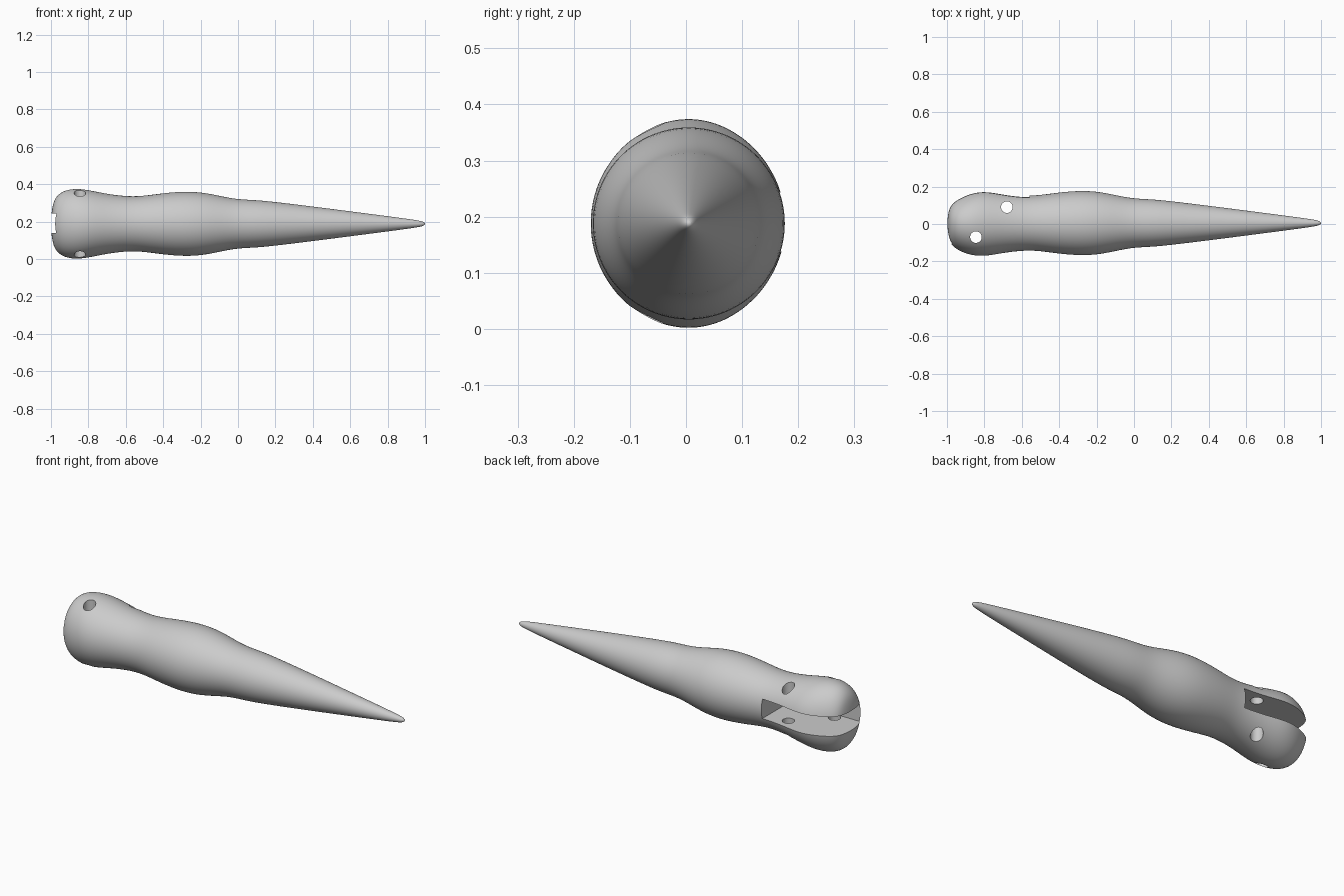
import bpy
import bmesh
from math import cos, sin, tau
from mathutils import Matrix, Vector

cube = bpy.data.objects.get("Cube")
if cube:
    bpy.data.objects.remove(cube, do_unlink=True)

grey = bpy.data.materials.new("light grey")
grey.use_nodes = True
COLOUR = (0.6, 0.6, 0.6, 1)
grey.diffuse_color = COLOUR
grey.node_tree.nodes["Principled BSDF"].inputs["Base Color"].default_value = COLOUR

AXIS = Vector((0, 0.005, 0.188))
SIDES = 32


def make_object(name, bm):
    bmesh.ops.recalc_face_normals(bm, faces=bm.faces)
    mesh = bpy.data.meshes.new(name)
    bm.to_mesh(mesh)
    bm.free()
    mesh.materials.append(grey)
    obj = bpy.data.objects.new(name, mesh)
    bpy.context.collection.objects.link(obj)
    return obj


def head_squash(x, side):
    """Narrow the rounded head sideways, more on the slotted side."""
    t = min(max((-0.78 - x) / 0.17, 0), 1)
    return 1 - t * (0.25 if side > 0 else 0.17)


# Body: turned profile (position along x, radius), head to pointed tail
profile = [(-0.998, 0.05), (-0.992, 0.095), (-0.979, 0.138), (-0.945, 0.172),
           (-0.9, 0.185), (-0.855, 0.189), (-0.79, 0.18), (-0.69, 0.158),
           (-0.58, 0.146), (-0.5, 0.15), (-0.4, 0.165), (-0.28, 0.175),
           (-0.18, 0.168), (-0.08, 0.146), (0, 0.131), (0.1, 0.128),
           (0.22, 0.115), (0.4, 0.093), (0.6, 0.067), (0.8, 0.041),
           (0.94, 0.022), (0.985, 0.014), (0.998, 0.006)]
bm = bmesh.new()
rings = []
for x, r in profile:
    ring = []
    for i in range(SIDES):
        a = tau * i / SIDES
        y = r * cos(a)
        ring.append(bm.verts.new(AXIS + Vector((x, y * head_squash(x, y), r * sin(a)))))
    rings.append(ring)
for a, b in zip(rings, rings[1:]):
    for i in range(SIDES):
        j = (i + 1) % SIDES
        bm.faces.new((a[i], a[j], b[j], b[i]))
for ring, x in ((rings[0], -1.0), (rings[-1], 1.0)):
    pole = bm.verts.new(AXIS + Vector((x, 0, 0)))
    for i in range(SIDES):
        bm.faces.new((ring[i], ring[(i + 1) % SIDES], pole))
body = make_object("body", bm)
body.modifiers.new("smooth", "SUBSURF").levels = 2


def cut(cutter):
    mod = body.modifiers.new(cutter.name, "BOOLEAN")
    mod.operation = "DIFFERENCE"
    mod.solver = "EXACT"
    mod.object = cutter
    cutter.hide_render = True


# Slot through the head, open at the back and at the end
bm = bmesh.new()
low, high = Vector((-1.2, -0.105, 0.138)), Vector((-0.56, 0.4, 0.243))
bmesh.ops.create_cube(bm, size=1, matrix=Matrix.LocRotScale(
    (low + high) / 2, None, high - low))
cutters = [make_object("slot_cutter", bm)]

# Two upright pin holes crossing the slot
for name, x, y in (("front_hole_cutter", -0.845, -0.07), ("rear_hole_cutter", -0.68, 0.09)):
    bm = bmesh.new()
    bmesh.ops.create_cone(bm, cap_ends=True, segments=32, radius1=0.031, radius2=0.031,
                          depth=1, matrix=Matrix.Translation((x, y, AXIS.z)))
    cutters.append(make_object(name, bm))

for cutter in cutters:
    cut(cutter)

# Apply the cuts, then drop the cutters
bpy.context.view_layer.objects.active = body
body.select_set(True)
for mod in list(body.modifiers):
    bpy.ops.object.modifier_apply(modifier=mod.name)
for cutter in cutters:
    bpy.data.objects.remove(cutter, do_unlink=True)
bpy.ops.object.shade_smooth_by_angle(angle=0.6)
